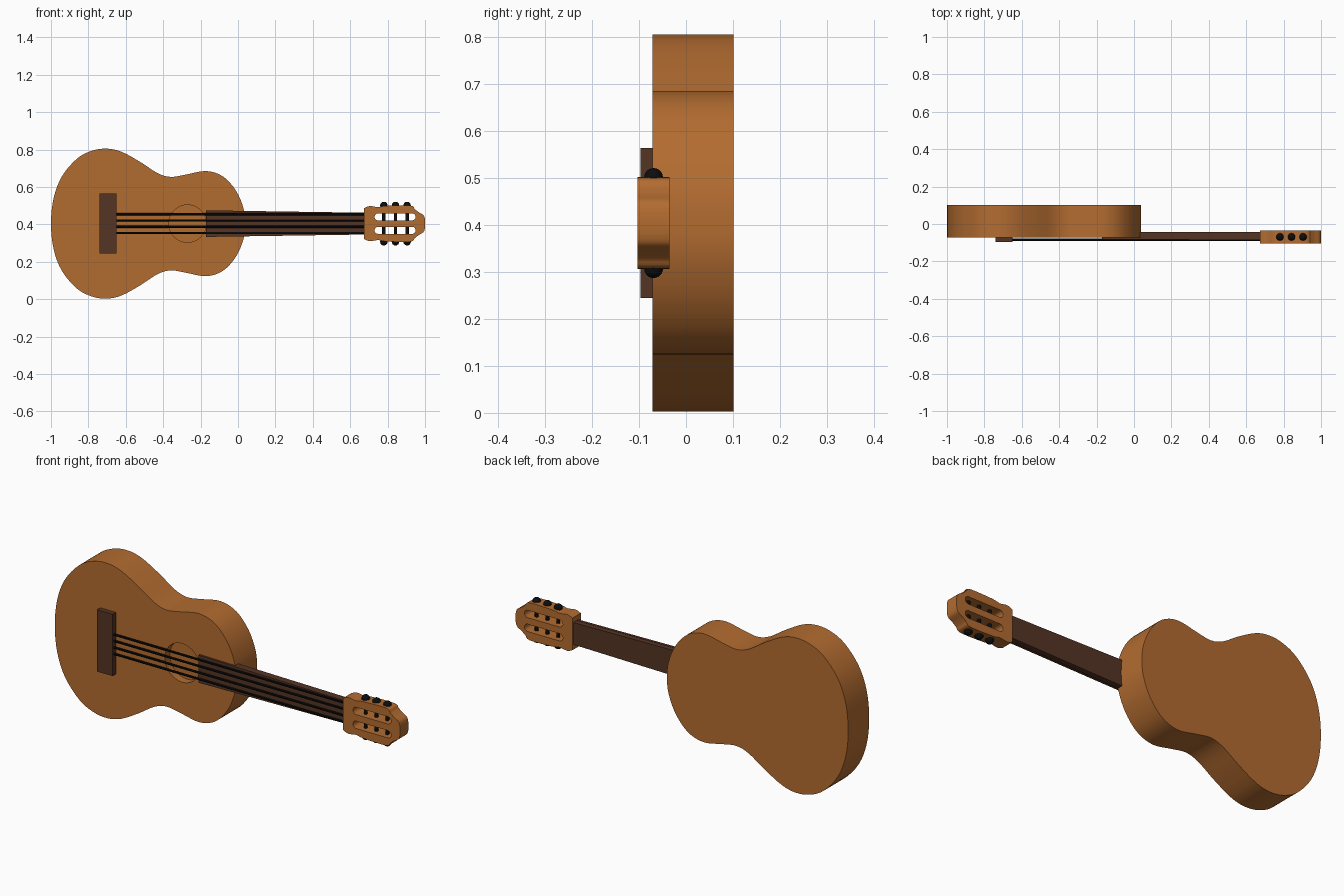
import bpy, bmesh, math
from mathutils import Vector

if "Cube" in bpy.data.objects:
    bpy.data.objects.remove(bpy.data.objects["Cube"])

CZ = 0.404  # height of the guitar's long axis


def material(name, rgb):
    m = bpy.data.materials.new(name)
    m.diffuse_color = (*rgb, 1)
    m.use_nodes = True
    m.node_tree.nodes["Principled BSDF"].inputs["Base Color"].default_value = m.diffuse_color
    return m


WOOD = material("wood", (0.45, 0.15, 0.03))
DARK = material("dark_wood", (0.09, 0.034, 0.018))
BLACK = material("black", (0.004, 0.004, 0.004))


def mirrored(half):
    """Close an upper half outline (x, h) by mirroring it below the axis."""
    return half + [(x, -h) for x, h in reversed(half) if h > 1e-6]


def smooth_half(pts, steps=4):
    """Smooth spline through the half outline; ends on the axis stay round."""
    def phantom(end, nxt):
        return (nxt[0], -nxt[1]) if end[1] == 0 else end
    p = [Vector(q) for q in [phantom(pts[0], pts[1]), *pts, phantom(pts[-1], pts[-2])]]
    out = []
    for a, b, c, d in zip(p, p[1:], p[2:], p[3:]):
        for i in range(steps):
            t = i / steps
            v = 0.5 * (2 * b + (c - a) * t + (2 * a - 5 * b + 4 * c - d) * t ** 2
                       + (3 * b - a - 3 * c + d) * t ** 3)
            out.append((v.x, v.y))
    return out + [pts[-1]]


def prism(name, outline, y0, y1, mat, smooth=False, z=CZ):
    """Extrude an (x, h) outline along y."""
    bm = bmesh.new()
    face = bm.faces.new([bm.verts.new((x, y0, z + h)) for x, h in outline])
    ext = bmesh.ops.extrude_face_region(bm, geom=[face])
    bmesh.ops.translate(bm, vec=(0, y1 - y0, 0),
                        verts=[v for v in ext["geom"] if isinstance(v, bmesh.types.BMVert)])
    bmesh.ops.recalc_face_normals(bm, faces=bm.faces)
    me = bpy.data.meshes.new(name)
    bm.to_mesh(me)
    bm.free()
    ob = bpy.data.objects.new(name, me)
    bpy.context.collection.objects.link(ob)
    me.materials.append(mat)
    if smooth:
        shade(ob)
    return ob


def select(ob):
    bpy.ops.object.select_all(action='DESELECT')
    ob.select_set(True)
    bpy.context.view_layer.objects.active = ob


def shade(ob):
    select(ob)
    bpy.ops.object.shade_smooth_by_angle(angle=math.radians(35))


def cut(ob, cutter):
    cutter.hide_render = True
    mod = ob.modifiers.new("cut", 'BOOLEAN')
    mod.operation, mod.solver, mod.object = 'DIFFERENCE', 'EXACT', cutter
    select(ob)
    bpy.ops.object.modifier_apply(modifier=mod.name)
    bpy.data.objects.remove(cutter)


def rod(name, loc, radius, length, rot, mat, sides=12):
    bpy.ops.mesh.primitive_cylinder_add(vertices=sides, radius=radius, depth=length,
                                        location=loc, rotation=rot)
    ob = bpy.context.object
    ob.name = name
    ob.data.materials.append(mat)
    shade(ob)


def slot(x0, x1, r, n=8):
    """Rounded slot outline."""
    arc = [math.pi * i / n - math.pi / 2 for i in range(n + 1)]
    return ([(x1 - r + r * math.cos(a), r * math.sin(a)) for a in arc]
            + [(x0 + r - r * math.cos(a), -r * math.sin(a)) for a in arc])


# Body with a recessed sound hole
body_half = [(-1.0, 0), (-0.985, 0.14), (-0.94, 0.255), (-0.86, 0.348), (-0.78, 0.39),
             (-0.70, 0.401), (-0.62, 0.383), (-0.52, 0.328), (-0.43, 0.27), (-0.36, 0.25),
             (-0.28, 0.262), (-0.17, 0.281), (-0.08, 0.252), (-0.01, 0.175),
             (0.03, 0.08), (0.038, 0)]
body = prism("body", mirrored(smooth_half(body_half)), -0.071, 0.101, WOOD)
hole = [(-0.27 + 0.1 * math.cos(math.tau * i / 32), 0.1 * math.sin(math.tau * i / 32))
        for i in range(32)]
cut(body, prism("sound_hole_cutter", hole, -0.12, -0.03, WOOD))
shade(body)

# Bridge, neck and fretboard
prism("bridge", mirrored([(-0.74, 0.16), (-0.65, 0.16)]), -0.097, -0.068, DARK)
prism("neck", mirrored([(0.0, 0.067), (0.69, 0.057)]), -0.071, -0.043, DARK)
prism("fretboard", mirrored([(-0.17, 0.071), (0.69, 0.058)]), -0.082, -0.069, DARK)

# Slotted headstock
head_half = [(0.675, 0.083), (0.705, 0.094), (0.75, 0.088), (0.79, 0.095), (0.92, 0.097),
             (0.945, 0.078), (0.965, 0.062), (0.992, 0.045), (1.0, 0.022)]
head = prism("headstock", mirrored(smooth_half(head_half)), -0.103, -0.035, WOOD)
for side in (1, -1):
    cut(head, prism("slot_cutter", slot(0.73, 0.95, 0.019), -0.2, 0.1, WOOD,
                    z=CZ + side * 0.036))
shade(head)

# Tuning posts and knobs
for x in (0.78, 0.842, 0.904):
    rod("tuning_post", (x, -0.069, CZ), 0.009, 0.19, (0, 0, 0), BLACK)
    for side in (1, -1):
        bpy.ops.mesh.primitive_uv_sphere_add(segments=20, ring_count=12, radius=0.02,
                                             location=(x, -0.069, CZ + side * 0.097))
        knob = bpy.context.object
        knob.name = "tuning_knob"
        knob.data.materials.append(BLACK)
        shade(knob)

# Strings
for h in (-0.05, -0.017, 0.017, 0.05):
    rod("string", (0.015, -0.084, CZ + h), 0.006, 1.34, (0, math.pi / 2, 0), BLACK, 8)
